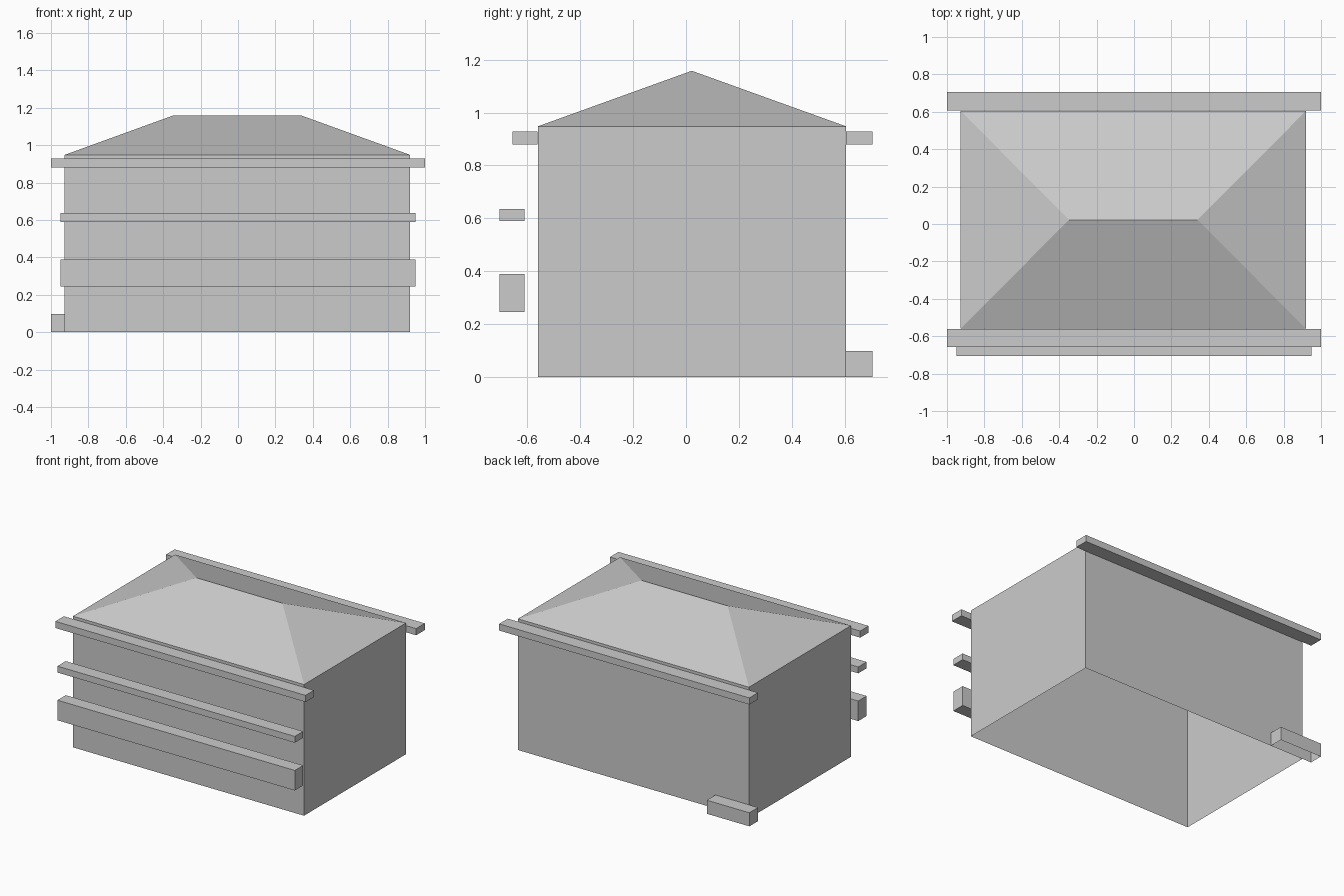
import bpy
import bmesh

default = bpy.data.objects.get("Cube")
if default:
    bpy.data.objects.remove(default, do_unlink=True)

# Single plain grey
GREY = (0.6, 0.6, 0.6, 1.0)
grey = bpy.data.materials.new("plain_grey")
grey.use_nodes = True
grey.diffuse_color = GREY
grey.node_tree.nodes["Principled BSDF"].inputs["Base Color"].default_value = GREY


def add_object(name, bm):
    mesh = bpy.data.meshes.new(name)
    bm.to_mesh(mesh)
    bm.free()
    mesh.materials.append(grey)
    obj = bpy.data.objects.new(name, mesh)
    bpy.context.collection.objects.link(obj)
    return obj


def open_box(bm, x, y, z):
    """Box between the (low, high) pairs, with no underside."""
    verts = bmesh.ops.create_cube(bm, size=1)["verts"]
    for v in verts:
        v.co = [r[0] if c < 0 else r[1] for c, r in zip(v.co, (x, y, z))]
    under = [f for f in bm.faces if all(v.co.z == z[0] for v in f.verts)]
    bmesh.ops.delete(bm, geom=under, context='FACES')


WALL_X, WALL_Y = (-0.927, 0.92), (-0.56, 0.605)
EAVES, RIDGE_Z, RIDGE_Y = 0.948, 1.158, 0.022
RIDGE_X = (-0.348, 0.34)

# Walls, open at the bottom, with the top raised into a hipped roof
bm = bmesh.new()
open_box(bm, WALL_X, WALL_Y, (0, EAVES))
top = [f for f in bm.faces if all(v.co.z == EAVES for v in f.verts)]
bmesh.ops.delete(bm, geom=top, context='FACES_ONLY')
corner = {(v.co.x > 0, v.co.y > 0): v for v in bm.verts if v.co.z > 0.5}
west, east = [bm.verts.new((x, RIDGE_Y, RIDGE_Z)) for x in RIDGE_X]
sw, se = corner[False, False], corner[True, False]
nw, ne = corner[False, True], corner[True, True]
for loop in ((sw, se, east, west), (ne, nw, west, east), (nw, sw, west), (se, ne, east)):
    bm.faces.new(loop)
bmesh.ops.recalc_face_normals(bm, faces=bm.faces)
add_object("walls_and_hipped_roof", bm)

# Ledges and the low block, all hollow underneath
FULL, SHORT = (-1, 1), (-0.95, 0.948)
BACK, FRONT = (0.606, 0.705), (-0.705, -0.61)
ledges = {
    "back_eaves_ledge": (FULL, BACK, (0.88, 0.928)),
    "front_eaves_ledge": (FULL, (-0.657, -0.561), (0.88, 0.928)),
    "front_middle_ledge": (SHORT, FRONT, (0.59, 0.636)),
    "front_lower_band": (SHORT, FRONT, (0.245, 0.39)),
    "back_corner_block": ((-1, -0.66), BACK, (0, 0.098)),
}
for name, ranges in ledges.items():
    bm = bmesh.new()
    open_box(bm, *ranges)
    add_object(name, bm)
